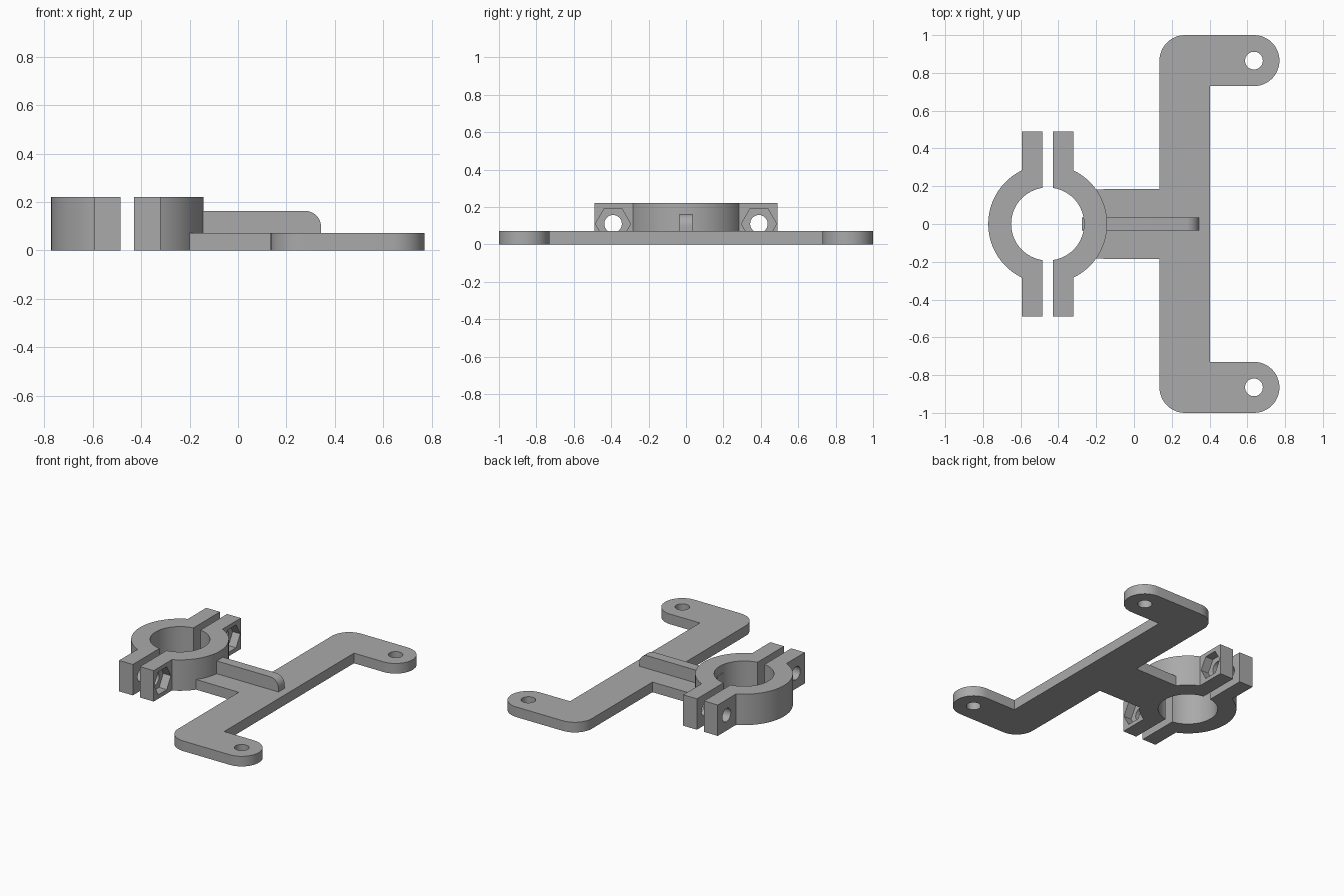
import bpy, bmesh
from math import acos, asin, cos, sin, pi, radians
from mathutils import Matrix, Vector

if "Cube" in bpy.data.objects:
    bpy.data.objects.remove(bpy.data.objects["Cube"], do_unlink=True)

grey = bpy.data.materials.new("plain grey")
grey.use_nodes = True
COLOUR = (0.4, 0.4, 0.4, 1)
grey.diffuse_color = COLOUR
grey.node_tree.nodes["Principled BSDF"].inputs["Base Color"].default_value = COLOUR

PLATE_H, CLAMP_H = 0.072, 0.22
CX, R_OUT, R_IN = -0.457, 0.315, 0.193       # clamp centre and radii
GAP, EAR_X, EAR_Y = 0.028, 0.136, 0.49       # half slot, ear outer face, ear tip
BRIDGE_Y = 0.185
BOLT_Y, BOLT_Z, HOLE_R = 0.39, 0.11, 0.047


def arc(cx, cy, r, a0, a1, n):
    return [(cx + r * cos(a0 + (a1 - a0) * i / n),
             cy + r * sin(a0 + (a1 - a0) * i / n)) for i in range(n + 1)]


def add_object(name, bm):
    bmesh.ops.recalc_face_normals(bm, faces=bm.faces)
    mesh = bpy.data.meshes.new(name)
    bm.to_mesh(mesh)
    bm.free()
    mesh.materials.append(grey)
    obj = bpy.data.objects.new(name, mesh)
    bpy.context.collection.objects.link(obj)
    return obj


def extrude(name, points, offset):
    """Solid from a closed 3D outline pushed along offset."""
    bm = bmesh.new()
    face = bm.faces.new([bm.verts.new(p) for p in points])
    top = bmesh.ops.extrude_face_region(bm, geom=[face], use_keep_orig=True)
    bmesh.ops.translate(bm, vec=Vector(offset),
                        verts=[g for g in top["geom"] if isinstance(g, bmesh.types.BMVert)])
    return add_object(name, bm)


def cylinder(centre, r, depth, sides, along_x=False):
    bm = bmesh.new()
    m = Matrix.Translation(centre)
    if along_x:
        m = m @ Matrix.Rotation(pi / 2, 4, "Y")
    bmesh.ops.create_cone(bm, cap_ends=True, segments=sides, radius1=r,
                          radius2=r, depth=depth, matrix=m)
    return add_object("cutter", bm)


def activate(obj):
    bpy.ops.object.select_all(action="DESELECT")
    obj.select_set(True)
    bpy.context.view_layer.objects.active = obj


def cut(obj, cutters):
    activate(obj)
    for c in cutters:
        c.hide_render = True
        mod = obj.modifiers.new("hole", "BOOLEAN")
        mod.operation, mod.solver, mod.object = "DIFFERENCE", "EXACT", c
        bpy.ops.object.modifier_apply(modifier=mod.name)
        bpy.data.objects.remove(c, do_unlink=True)


def smooth(obj):
    activate(obj)
    bpy.ops.object.shade_smooth_by_angle(angle=radians(30))


# Mounting plate: upper half outline, mirrored in y, fitted around the clamp
a = asin(BRIDGE_Y / R_OUT)
half = [(0.135, BRIDGE_Y)]
half += arc(0.27, 0.865, 0.135, pi, pi / 2, 12)
half += arc(0.635, 0.865, 0.135, pi / 2, -pi / 2, 24)
half += [(0.402, 0.73)]
mirrored = [(x, -y) for x, y in reversed(half)]
outline = half + mirrored + arc(CX, 0, R_OUT - 0.002, -a, a, 16)
plate = extrude("mounting_plate", [(x, y, 0) for x, y in outline], (0, 0, PLATE_H))
cut(plate, [cylinder((0.635, s * 0.865, PLATE_H / 2), HOLE_R, 0.3, 32) for s in (1, -1)])
smooth(plate)

# Two clamp halves with bolt ears
ai, ao = acos(GAP / R_IN), acos(EAR_X / R_OUT)
profile = arc(0, 0, R_IN, ai, -ai, 36)
profile += [(GAP, -EAR_Y), (EAR_X, -EAR_Y)]
profile += arc(0, 0, R_OUT, -ao, ao, 36)
profile += [(EAR_X, EAR_Y), (GAP, EAR_Y)]
for side, name in ((1, "fixed_clamp_half"), (-1, "loose_clamp_half")):
    clamp = extrude(name, [(CX + side * x, y, 0) for x, y in profile], (0, 0, CLAMP_H))
    ear_mid = CX + side * (GAP + EAR_X) / 2
    cutters = []
    for s in (1, -1):
        cutters.append(cylinder((ear_mid, s * BOLT_Y, BOLT_Z), HOLE_R, 0.2, 32, True))
        if side == 1:                        # hexagonal nut pocket
            cutters.append(cylinder((CX + EAR_X, s * BOLT_Y, BOLT_Z), 0.094, 0.12, 6, True))
    cut(clamp, cutters)
    smooth(clamp)

# Stiffening rib with a rounded end
side_view = [(-0.274, PLATE_H - 0.01), (0.343, PLATE_H - 0.01)]
side_view += arc(0.278, 0.098, 0.065, 0, pi / 2, 12) + [(-0.274, 0.163)]
rib = extrude("stiffening_rib", [(x, -0.035, z) for x, z in side_view], (0, 0.07, 0))
smooth(rib)
